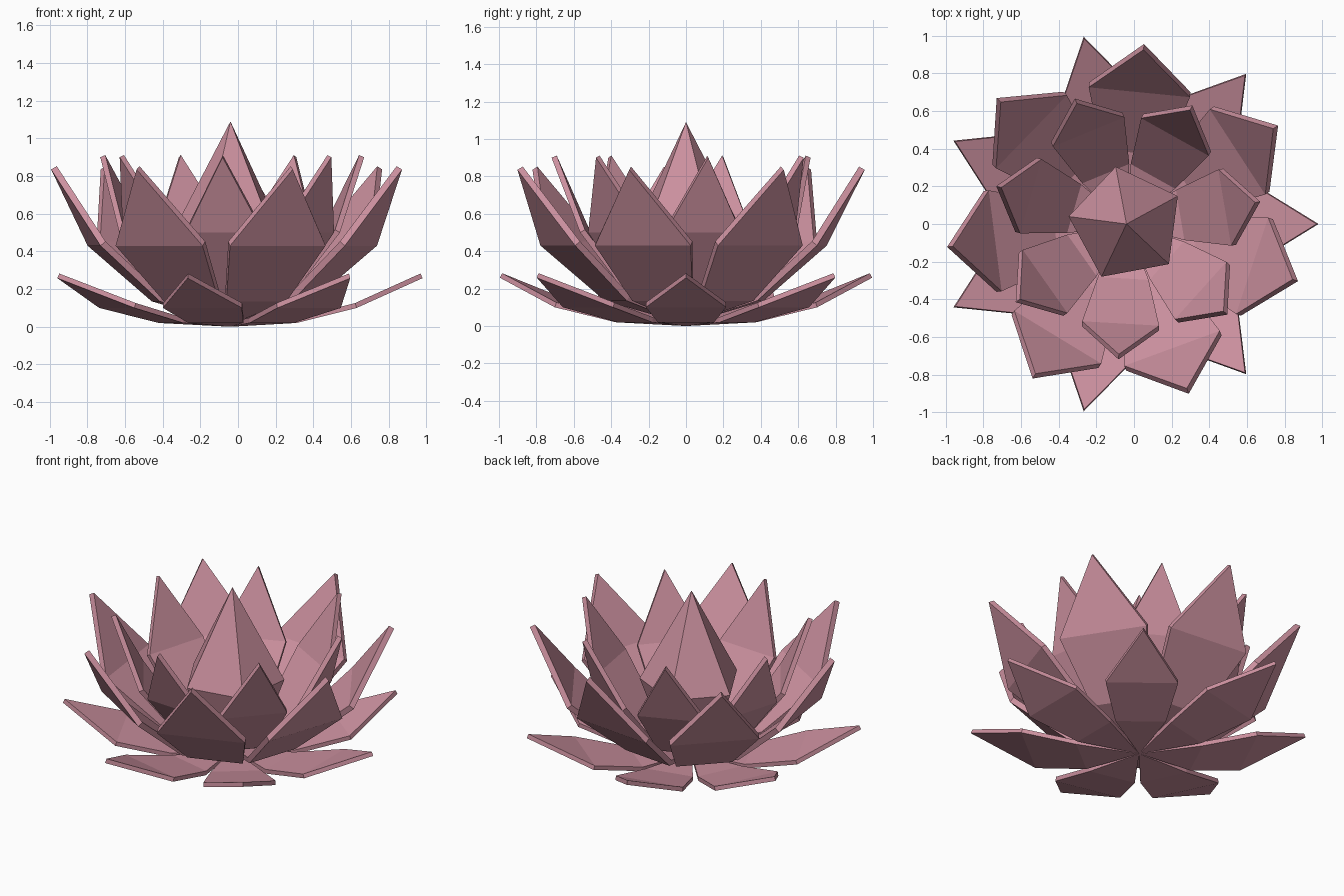
import bpy
import bmesh
from math import cos, sin, radians, tau

cube = bpy.data.objects.get("Cube")
if cube:
    bpy.data.objects.remove(cube, do_unlink=True)

CENTRE = (-0.04, 0, 0)

# One dusty pink for the whole flower
pink = bpy.data.materials.new("dusty_pink")
pink.use_nodes = True
colour = (0.60, 0.28, 0.345, 1)
pink.diffuse_color = colour
pink.node_tree.nodes["Principled BSDF"].inputs["Base Color"].default_value = colour


def petal_mesh(name, profile):
    """Faceted petal along +x; profile rows are (reach, half width, height)."""
    bm = bmesh.new()
    rows = []
    for reach, half, height in profile:
        sides = (-half, half) if half else (0,)
        rows.append([bm.verts.new((reach, y, height)) for y in sides])
    for near, far in zip(rows, rows[1:]):
        bm.faces.new([near[0]] + far + near[:0:-1])
    bm.normal_update()
    for face in bm.faces:
        if face.normal.z < 0:
            face.normal_flip()
    mesh = bpy.data.meshes.new(name)
    bm.to_mesh(mesh)
    bm.free()
    mesh.materials.append(pink)
    return mesh


def petal_ring(name, profile, start, thickness, count=7):
    mesh = petal_mesh(name, profile)
    for i in range(count):
        petal = bpy.data.objects.new(f"{name}_{i + 1}", mesh)
        bpy.context.collection.objects.link(petal)
        petal.location = CENTRE
        petal.rotation_euler.z = radians(start) + tau * i / count
        shell = petal.modifiers.new("thickness", "SOLIDIFY")
        shell.thickness = thickness
        shell.offset = 1
        shell.use_even_offset = True


# Three rings of petals, from the spreading outer ring to the upright inner one
petal_ring("outer_petal", [(0, 0, 0), (0.35, 0.15, 0.02), (0.67, 0.215, 0.1),
                           (1.02, 0, 0.258)], 0, 0.027)
petal_ring("middle_petal", [(0, 0, 0.01), (0.40, 0.17, 0.135), (0.73, 0.27, 0.43),
                            (0.96, 0, 0.835)], 33, 0.035)
petal_ring("inner_petal", [(0, 0, 0.02), (0.31, 0.135, 0.17), (0.555, 0.205, 0.5),
                           (0.72, 0, 0.9)], 9.5, 0.03)


# Closed five-sided bud in the middle
def bud(name, rings, bottom, top, start, sides=5):
    bm = bmesh.new()
    loops = []
    for radius, height in rings:
        angles = [radians(start) + tau * i / sides for i in range(sides)]
        loops.append([bm.verts.new((radius * cos(a), radius * sin(a), height))
                      for a in angles])
    low, high = (bm.verts.new((0, 0, z)) for z in (bottom, top))
    for i in range(sides):
        j = (i + 1) % sides
        bm.faces.new((low, loops[0][j], loops[0][i]))
        for a, b in zip(loops, loops[1:]):
            bm.faces.new((a[i], a[j], b[j], b[i]))
        bm.faces.new((loops[-1][i], loops[-1][j], high))
    mesh = bpy.data.meshes.new(name)
    bm.to_mesh(mesh)
    bm.free()
    mesh.materials.append(pink)
    obj = bpy.data.objects.new(name, mesh)
    obj.location = CENTRE
    bpy.context.collection.objects.link(obj)


bud("centre_bud", [(0.2, 0.2), (0.31, 0.5)], 0.03, 1.09, 28.6)
